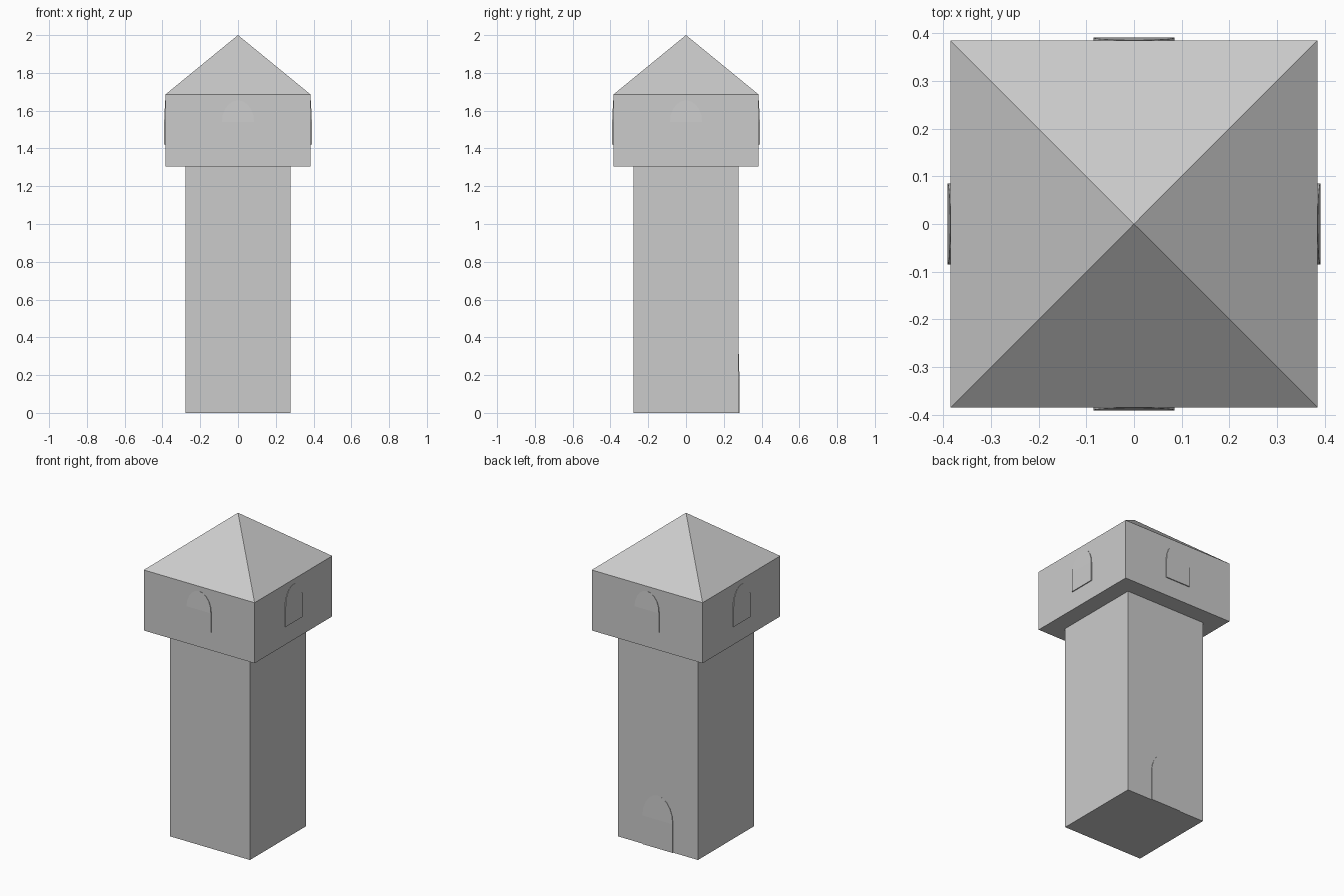
import bpy, bmesh, math
from mathutils import Matrix

if "Cube" in bpy.data.objects:
    bpy.data.objects.remove(bpy.data.objects["Cube"])


def finish(name, bm):
    bmesh.ops.recalc_face_normals(bm, faces=bm.faces[:])
    mesh = bpy.data.meshes.new(name)
    bm.to_mesh(mesh)
    bm.free()
    obj = bpy.data.objects.new(name, mesh)
    bpy.context.collection.objects.link(obj)
    return obj


def box(name, half, z0, z1):
    bm = bmesh.new()
    bmesh.ops.create_cube(bm, size=1)
    bmesh.ops.scale(bm, verts=bm.verts, vec=(2 * half, 2 * half, z1 - z0))
    bmesh.ops.translate(bm, verts=bm.verts, vec=(0, 0, (z0 + z1) / 2))
    return finish(name, bm)


def arch_panel(name, half, z0, spring, top, wall, depth, angle):
    """Thin arched panel on the -y wall, its arch leaning back into the wall."""
    bm = bmesh.new()
    steps = 10
    arch = [(half * math.cos(math.pi * i / steps),
             spring + (top - spring) * math.sin(math.pi * i / steps))
            for i in range(steps + 1)]

    def lean(z):
        t = max(0, (z - spring) / (top - spring))
        return wall + depth * (1 - 0.85 * t)

    outline = [(-half, z0), (half, z0)] + arch
    front = [bm.verts.new((x, -lean(z), z)) for x, z in outline]
    back = [bm.verts.new((x, -wall + 0.01, z)) for x, z in outline]
    # flat lower panel and leaning arch
    bm.faces.new([front[0], front[1], front[2], front[-1]])
    bm.faces.new(front[2:])
    bm.faces.new(back[::-1])
    n = len(front)
    for i in range(n):
        j = (i + 1) % n
        bm.faces.new([front[i], back[i], back[j], front[j]])
    bm.transform(Matrix.Rotation(angle, 4, 'Z'))
    return finish(name, bm)


# Tower body
box("tower_shaft", 0.278, 0, 1.305)
box("lookout_room", 0.385, 1.305, 1.685)

# Pyramid roof
bm = bmesh.new()
bmesh.ops.create_cone(bm, cap_ends=True, segments=4, radius1=0.385 * math.sqrt(2),
                      radius2=0, depth=0.315)
bm.transform(Matrix.Translation((0, 0, 1.8425)) @ Matrix.Rotation(math.pi / 4, 4, 'Z'))
bmesh.ops.remove_doubles(bm, verts=bm.verts[:], dist=1e-5)
# Align the square base with the walls whatever the starting angle
corner = max(bm.verts, key=lambda v: v.co.xy.length)
if min(abs(corner.co.x), abs(corner.co.y)) < 0.1:
    bm.transform(Matrix.Rotation(math.pi / 4, 4, 'Z'))
finish("roof", bm)

# One window on each side of the lookout room
for i, side in enumerate(("front", "right", "back", "left")):
    arch_panel("window_" + side, 0.085, 1.42, 1.54, 1.655, 0.385, 0.006, i * math.pi / 2)

# Door at the back of the shaft
arch_panel("door", 0.105, 0, 0.18, 0.33, 0.278, 0.005, math.pi)
